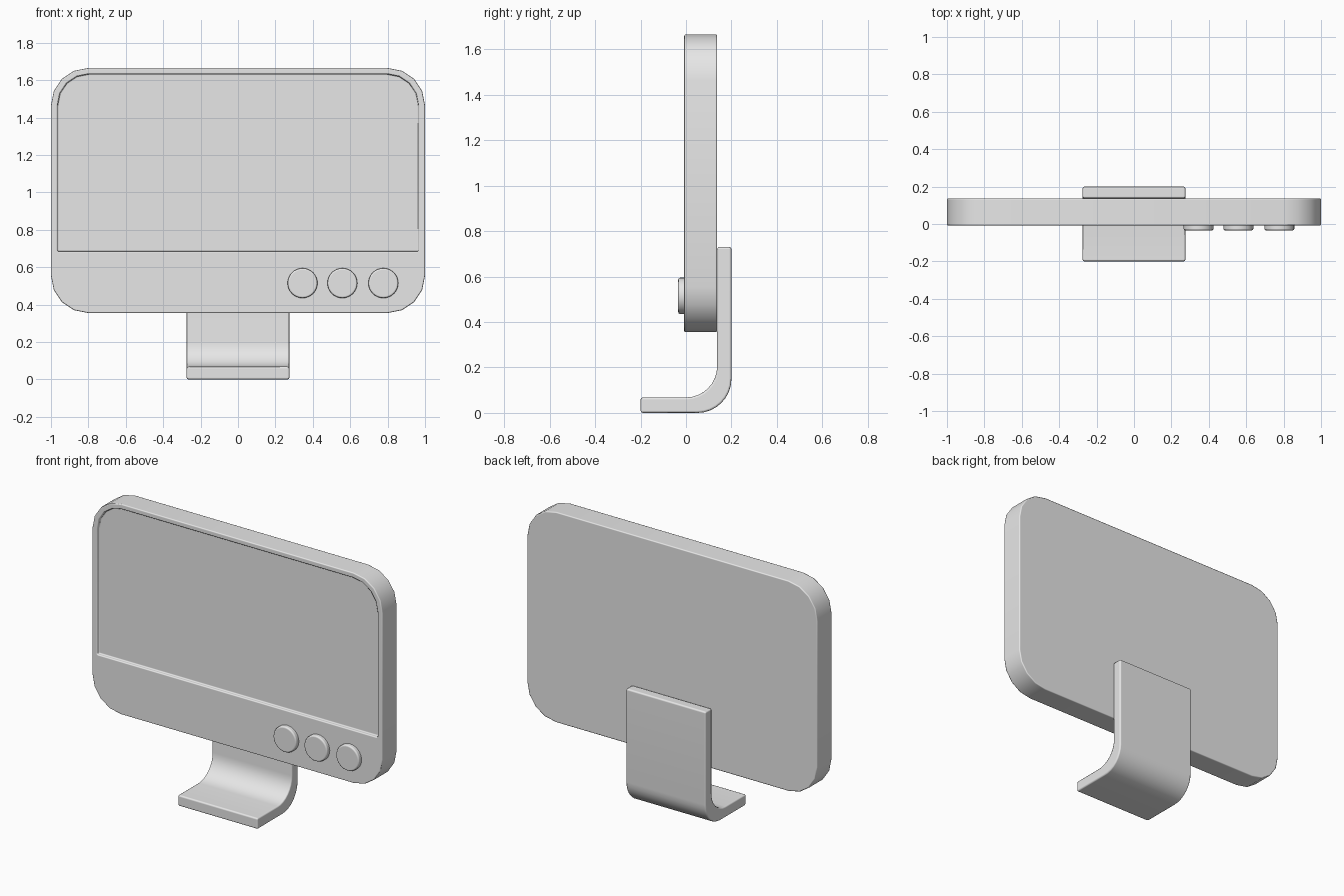
import bpy, bmesh
from math import sin, cos, pi, radians
from mathutils import Matrix, Vector

cube = bpy.data.objects.get("Cube")
if cube:
    bpy.data.objects.remove(cube, do_unlink=True)

grey = bpy.data.materials.new("plain_grey")
grey.use_nodes = True
colour = (0.8, 0.8, 0.8, 1)
grey.diffuse_color = colour
grey.node_tree.nodes["Principled BSDF"].inputs["Base Color"].default_value = colour


def arc(cx, cy, r, start, end, steps):
    """Points along an arc, angles in degrees."""
    angles = [radians(start + (end - start) * i / steps) for i in range(steps + 1)]
    return [(cx + r * cos(a), cy + r * sin(a)) for a in angles]


def rounded_panel(half_w, low, high, r_low, r_high):
    """Outline of a panel with its own radius for lower and upper corners."""
    pts = []
    for sx, z, r, start in ((1, high, r_high, 0), (-1, high, r_high, 90),
                            (-1, low, r_low, 180), (1, low, r_low, 270)):
        cz = z - r if z == high else z + r
        pts += arc(sx * (half_w - r), cz, r, start, start + 90, 4)
    return pts


def extrude(name, points, direction):
    """Closed prism from 3D outline points."""
    bm = bmesh.new()
    face = bm.faces.new([bm.verts.new(p) for p in points])
    new = bmesh.ops.extrude_face_region(bm, geom=[face])["geom"]
    bmesh.ops.translate(bm, vec=Vector(direction),
                        verts=[v for v in new if isinstance(v, bmesh.types.BMVert)])
    bmesh.ops.recalc_face_normals(bm, faces=bm.faces)
    return make_object(name, bm)


def make_object(name, bm):
    mesh = bpy.data.meshes.new(name)
    bm.to_mesh(mesh)
    bm.free()
    mesh.materials.append(grey)
    obj = bpy.data.objects.new(name, mesh)
    bpy.context.collection.objects.link(obj)
    return obj


def finish(obj, width):
    """Soft edges with smooth shading between."""
    bpy.ops.object.select_all(action="DESELECT")
    obj.select_set(True)
    bpy.context.view_layer.objects.active = obj
    bpy.ops.object.shade_smooth_by_angle(angle=radians(40))
    bevel = obj.modifiers.new("soft_edges", "BEVEL")
    bevel.width = width
    bevel.segments = 2
    bevel.limit_method = "ANGLE"
    bevel.angle_limit = radians(40)
    bevel.harden_normals = True


FRONT, BACK = -0.008, 0.137

# Monitor housing with a recessed screen
outline = rounded_panel(1, 0.355, 1.665, 0.2, 0.2)
housing = extrude("monitor_housing", [(x, FRONT, z) for x, z in outline], (0, BACK - FRONT, 0))
recess = rounded_panel(0.965, 0.685, 1.633, 0.008, 0.168)
cutter = extrude("screen_cutter", [(x, FRONT - 0.1, z) for x, z in recess], (0, 0.12, 0))
cutter.hide_render = True
cut = housing.modifiers.new("screen_recess", "BOOLEAN")
cut.operation = "DIFFERENCE"
cut.solver = "EXACT"
cut.object = cutter
bpy.context.view_layer.objects.active = housing
housing.select_set(True)
bpy.ops.object.modifier_apply(modifier=cut.name)
bpy.data.objects.remove(cutter, do_unlink=True)
finish(housing, 0.007)

# Round control buttons
for i, x in enumerate((0.345, 0.558, 0.777)):
    bm = bmesh.new()
    bmesh.ops.create_cone(bm, cap_ends=True, segments=32, radius1=0.08, radius2=0.08, depth=0.04,
                          matrix=Matrix.Translation((x, -0.015, 0.515)) @ Matrix.Rotation(pi / 2, 4, "X"))
    finish(make_object(f"button_{i + 1}", bm), 0.01)

# Bent stand: foot, curve and upright
profile = [(-0.2, 0)] + arc(0.05, 0.15, 0.15, -90, 0, 8) + [(0.2, 0.73), (BACK, 0.73)]
profile += arc(0, 0.205, BACK, 0, -90, 8) + [(-0.2, 0.068)]
stand = extrude("bent_stand", [(-0.275, y, z) for y, z in profile], (0.55, 0, 0))
finish(stand, 0.01)
